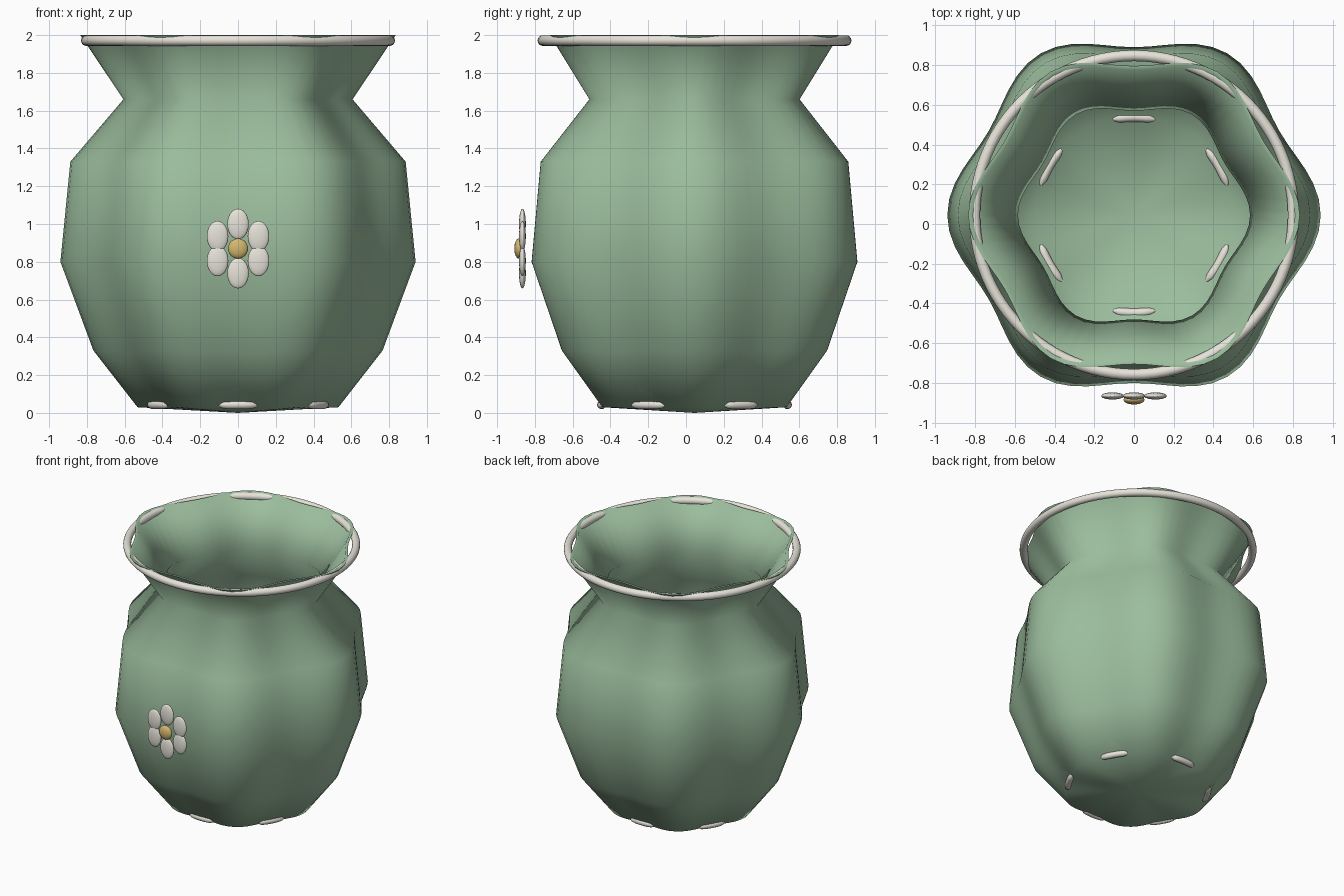
import bpy, bmesh
from math import sin, cos, pi, radians

if "Cube" in bpy.data.objects:
    bpy.data.objects.remove(bpy.data.objects["Cube"])

CY = 0.045   # vase axis sits slightly behind the origin, the flower in front
SEG = 72


def material(name, rgb):
    m = bpy.data.materials.new(name)
    m.diffuse_color = (*rgb, 1)
    m.use_nodes = True
    m.node_tree.nodes["Principled BSDF"].inputs["Base Color"].default_value = m.diffuse_color
    return m


green = material("green_glaze", (0.33, 0.51, 0.34))
cream = material("cream_glaze", (0.80, 0.77, 0.70))
gold = material("gold", (0.66, 0.48, 0.16))


def finish(name, mat, angle=80):
    ob = bpy.context.object
    ob.name = name
    ob.data.materials.append(mat)
    bpy.ops.object.shade_smooth_by_angle(angle=radians(angle))
    return ob


def ellipsoid(name, loc, size, mat):
    bpy.ops.mesh.primitive_uv_sphere_add(segments=24, ring_count=14, location=loc)
    bpy.context.object.scale = size
    bpy.ops.object.transform_apply(location=False, rotation=False, scale=True)
    return finish(name, mat)


# Vase: six-lobed rings (mean radius, height, lobe depth), outside up then inside down
LOBE = 0.053
rings = [(0.505, 0.03, LOBE), (0.727, 0.33, LOBE), (0.893, 0.80, LOBE),
         (0.843, 1.33, LOBE), (0.576, 1.66, LOBE), (0.793, 2.00, LOBE),
         (0.772, 2.00, LOBE), (0.555, 1.66, LOBE), (0.820, 1.33, LOBE),
         (0.870, 0.80, LOBE), (0.706, 0.34, LOBE), (0.498, 0.042, 0.0)]
bm = bmesh.new()
loops = []
for r, z, a in rings:
    loop = []
    for i in range(SEG):
        t = 2 * pi * i / SEG
        q = r * (1 + a * cos(6 * t))
        loop.append(bm.verts.new((q * cos(t), q * sin(t), z)))
    loops.append(loop)
for lo, hi in zip(loops, loops[1:]):
    for i in range(SEG):
        j = (i + 1) % SEG
        bm.faces.new((lo[i], lo[j], hi[j], hi[i]))
# Shallow conical base and floor
base, floor = bm.verts.new((0, 0, 0)), bm.verts.new((0, 0, 0.02))
for i in range(SEG):
    j = (i + 1) % SEG
    bm.faces.new((base, loops[0][j], loops[0][i]))
    bm.faces.new((floor, loops[-1][i], loops[-1][j]))
bmesh.ops.recalc_face_normals(bm, faces=bm.faces)
mesh = bpy.data.meshes.new("vase_body")
bm.to_mesh(mesh)
bm.free()
vase = bpy.data.objects.new("vase_body", mesh)
vase.location.y = CY
bpy.context.collection.objects.link(vase)
bpy.context.view_layer.objects.active = vase
vase.select_set(True)
finish("vase_body", green)

# Rim ring
bpy.ops.mesh.primitive_torus_add(major_segments=96, minor_segments=16, major_radius=0.803,
                                 minor_radius=0.028, location=(0, CY, 1.971))
finish("rim_ring", cream)

# Short foot bars in the valleys between lobes
for k in range(6):
    t0 = pi / 6 + k * pi / 3
    cu = bpy.data.curves.new("foot_bar", 'CURVE')
    cu.dimensions = '3D'
    cu.bevel_depth = 0.023
    cu.bevel_resolution = 3
    cu.use_fill_caps = True
    sp = cu.splines.new('POLY')
    sp.points.add(8)
    for i, p in enumerate(sp.points):
        s = (i - 4) / 4
        t = t0 + s * 0.215
        p.co = (0.493 * cos(t), 0.493 * sin(t), 0.043, 1)
        p.radius = (1 - s ** 6 * 0.7)
    cu.materials.append(cream)
    bar = bpy.data.objects.new(f"foot_bar_{k}", cu)
    bar.location.y = CY
    bpy.context.collection.objects.link(bar)

# Flower on the front
for k in range(6):
    t = pi / 2 + k * pi / 3
    ellipsoid(f"petal_{k}", (0.125 * cos(t), -0.866, 0.87 + 0.13 * sin(t)),
              (0.057, 0.018, 0.081), cream)
ellipsoid("flower_centre", (0, -0.885, 0.87), (0.053, 0.024, 0.053), gold)
